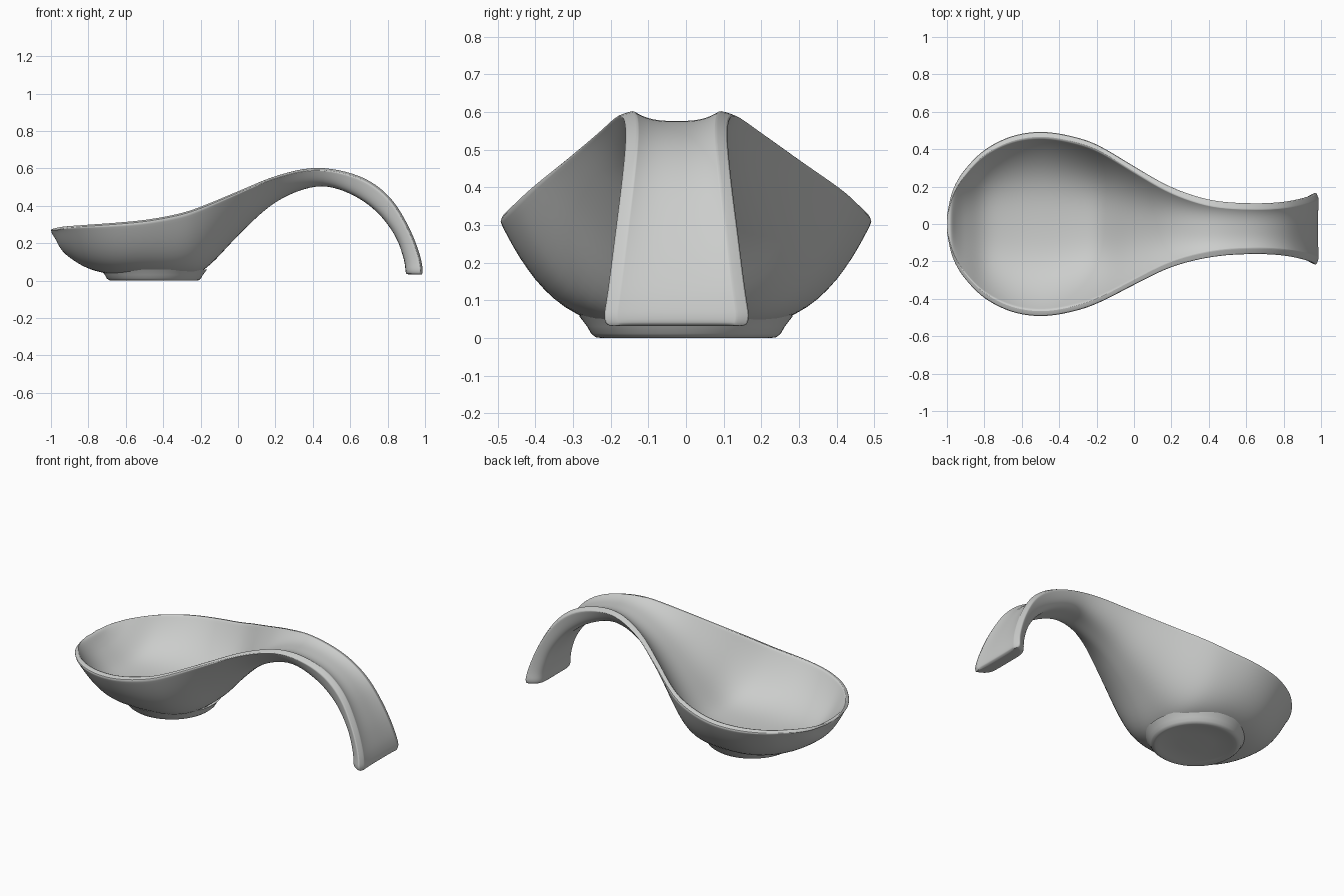
import bpy, bmesh, math
from mathutils import Vector

cube = bpy.data.objects.get("Cube")
if cube:
    bpy.data.objects.remove(cube, do_unlink=True)

glaze = bpy.data.materials.new("pale grey ceramic")
glaze.use_nodes = True
colour = (0.6, 0.61, 0.6, 1)
glaze.diffuse_color = colour
glaze.node_tree.nodes["Principled BSDF"].inputs["Base Color"].default_value = colour


def finish(bm, name, levels):
    bmesh.ops.recalc_face_normals(bm, faces=bm.faces)
    mesh = bpy.data.meshes.new(name)
    bm.to_mesh(mesh)
    bm.free()
    mesh.materials.append(glaze)
    obj = bpy.data.objects.new(name, mesh)
    bpy.context.collection.objects.link(obj)
    if levels:
        smooth = obj.modifiers.new("soft edges", "SUBSURF")
        smooth.levels = smooth.render_levels = levels
    bpy.ops.object.select_all(action="DESELECT")
    obj.select_set(True)
    bpy.context.view_layer.objects.active = obj
    bpy.ops.object.shade_smooth_by_angle(angle=math.radians(40))
    return obj


# Stations: rim x, rim z, underside x, underside z, half width, hollow depth, squareness
stations = [
    (-1, .272, -.995, .25, .05, .002, 2),
    (-.98, .28, -.975, .22, .15, .005, 2),
    (-.95, .287, -.945, .165, .225, .05, 2.2),
    (-.9, .294, -.89, .115, .3, .11, 2.5),
    (-.8, .302, -.79, .06, .4, .19, 3),
    (-.65, .313, -.65, .03, .475, .225, 3.7),
    (-.48, .33, -.48, .025, .497, .245, 4),
    (-.3, .365, -.3, .025, .465, .27, 4),
    (-.17, .41, -.17, .065, .415, .27, 3.3),
    (0, .48, 0, .24, .32, .165, 2.6),
    (.2, .56, .2, .42, .215, .07, 2.6),
    (.42, .605, .42, .505, .152, .028, 4),
    (.65, .56, .595, .467, .137, .022, 7),
    (.81, .45, .74, .37, .145, .018, 8),
    (.915, .285, .84, .24, .165, .012, 8),
    (.972, .14, .885, .12, .183, .006, 8),
    (.988, .06, .895, .06, .195, .003, 8),
]


def blend(i, t):
    """Smooth curve through the stations."""
    a, b, c, d = (stations[min(max(k, 0), len(stations) - 1)] for k in range(i - 1, i + 3))
    return [q + .5 * t * (r - p + t * (2*p - 5*q + 4*r - s + t * (3*(q - r) + s - p)))
            for p, q, r, s in zip(a, b, c, d)]


def section(row):
    """Closed crescent: underside from side to side, then back across the hollow."""
    tx, tz, bx, bz, w, hollow, n = row
    rim, low = Vector((tx, 0, tz)), Vector((bx, 0, bz))
    depth = (low - rim).length
    down = (low - rim).normalized()
    shift = -.025 * min(max((tx + .2) / .6, 0), 1)
    lip = min(.035, .3 * w)
    steps = 20
    pts = []
    for side, width, reach, power in ((1, w, depth, n), (-1, w - lip, hollow, min(n, 3))):
        for k in range(steps + 1):
            u = side * math.cos(math.pi * k / steps)
            d = reach * (1 - abs(u) ** power)
            if side == 1:
                d += min(.012, .15 * depth) * abs(u) ** 12
            pts.append(rim + down * d + Vector((0, u * width + shift, 0)))
    return pts


# Bowl flowing into the curled handle
bm = bmesh.new()
rows = [blend(i, t / 3) for i in range(len(stations) - 1) for t in range(3)]
rows.append(list(stations[-1]))
rings = [section(r) for r in rows]

# Rounded handle tip
last = rings[-1]
centre = sum(last, Vector()) / len(last)
for scale, drop in ((.97, .02), (.86, .029)):
    rings.append([Vector((centre.x + (p.x - centre.x) * scale,
                          centre.y + (p.y - centre.y) * (1 - (1 - scale) * .45),
                          p.z - drop)) for p in last])
loops = [[bm.verts.new(p) for p in ring] for ring in rings]
for a, b in zip(loops, loops[1:]):
    for k in range(len(a)):
        j = (k + 1) % len(a)
        bm.faces.new((a[k], a[j], b[j], b[k]))
# End caps bridge the underside to the hollow
for loop in (loops[0], loops[-1]):
    half = len(loop) // 2
    for k in range(half - 1):
        bm.faces.new((loop[k], loop[k + 1], loop[-2 - k], loop[-1 - k]))
finish(bm, "bowl_and_handle", 1)

# Round foot with a shallow dish underneath
bm = bmesh.new()
profile = [(.285, .06), (.262, .03), (.252, .012), (.24, .002), (.225, 0), (.205, .006), (.1, .01)]
count = 64
loops = [[bm.verts.new((-.45 + r * math.cos(math.tau * k / count),
                        r * math.sin(math.tau * k / count), z)) for k in range(count)]
         for r, z in profile]
for a, b in zip(loops, loops[1:]):
    for k in range(count):
        j = (k + 1) % count
        bm.faces.new((a[k], a[j], b[j], b[k]))
bm.faces.new(loops[0])
bm.faces.new(loops[-1])
finish(bm, "foot", 0)
